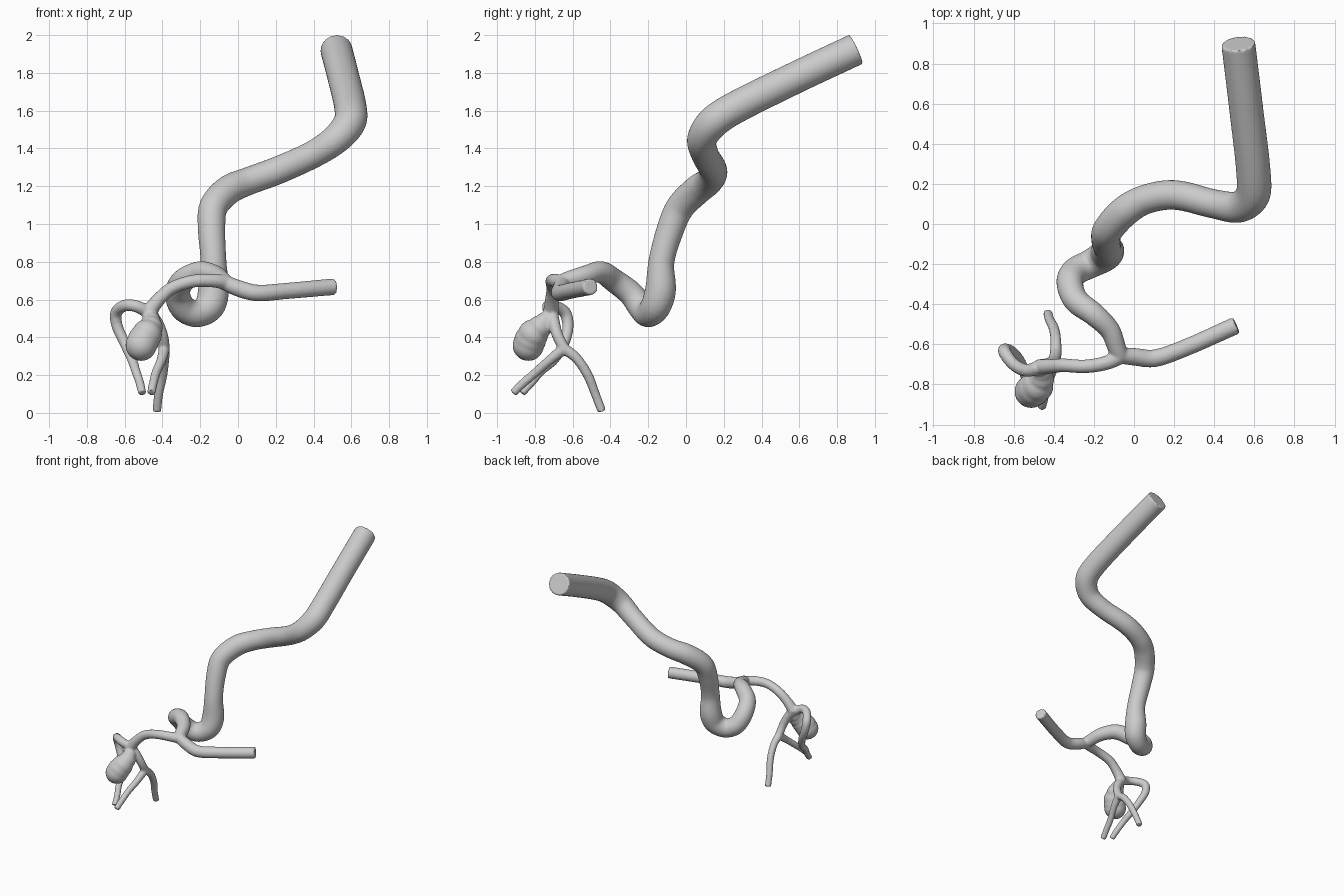
import bpy, bmesh, math
from mathutils import Vector

if "Cube" in bpy.data.objects:
    bpy.data.objects.remove(bpy.data.objects["Cube"])

SIDES = 24
bm = bmesh.new()


def smooth_path(points, step=0.02):
    """Chord-length spline through (x, y, z, radius) points."""
    p = [Vector(q) for q in points]
    t = [0.0]
    for a, b in zip(p, p[1:]):
        t.append(t[-1] + (b - a).length)
    n = len(p)
    m = []
    for i in range(n):
        a, b = max(i - 1, 0), min(i + 1, n - 1)
        m.append((p[b] - p[a]) / (t[b] - t[a]))
    out = []
    for i in range(n - 1):
        h = t[i + 1] - t[i]
        k = max(2, math.ceil(h / step))
        for j in range(k):
            s = j / k
            out.append(p[i] * (2*s**3 - 3*s**2 + 1) + m[i] * h * (s**3 - 2*s**2 + s)
                       + p[i + 1] * (3*s**2 - 2*s**3) + m[i + 1] * h * (s**3 - s**2))
    return out + [p[-1]]


def tube(points):
    """Capped round tube swept along a smooth path."""
    path = smooth_path(points)
    pos = [q.to_3d() for q in path]
    side = None
    rings = []
    for i, c in enumerate(pos):
        d = (pos[min(i + 1, len(pos) - 1)] - pos[max(i - 1, 0)]).normalized()
        side = d.orthogonal() if side is None else side - d * side.dot(d)
        side.normalize()
        up = d.cross(side)
        rings.append([bm.verts.new(c + path[i].w * (side * math.cos(a) + up * math.sin(a)))
                      for a in (math.tau * k / SIDES for k in range(SIDES))])
    for r, s in zip(rings, rings[1:]):
        for k in range(SIDES):
            n = (k + 1) % SIDES
            bm.faces.new((r[k], r[n], s[n], s[k]))
    bm.faces.new(rings[0][::-1])
    bm.faces.new(rings[-1])


def ball(center, radius):
    geo = bmesh.ops.create_uvsphere(bm, u_segments=24, v_segments=16, radius=radius)
    bmesh.ops.translate(bm, verts=geo["verts"], vec=center)


# Main artery, from the wide inlet down through the loop to the first fork
tube([(.52, .90, 1.925, .085), (.56, .57, 1.77, .085), (.597, .24, 1.605, .086),
      (.59, .14, 1.535, .086), (.52, .085, 1.45, .079), (.40, .10, 1.37, .073),
      (.20, .145, 1.28, .074), (.05, .12, 1.225, .074), (-.05, .06, 1.18, .078),
      (-.13, -.03, 1.09, .076), (-.14, -.08, .98, .073), (-.13, -.13, .80, .069),
      (-.13, -.135, .65, .082), (-.15, -.16, .565, .08), (-.22, -.20, .525, .072),
      (-.29, -.235, .555, .07), (-.32, -.29, .63, .067), (-.29, -.38, .70, .063),
      (-.20, -.45, .745, .058), (-.12, -.53, .73, .051), (-.085, -.62, .705, .046),
      (-.07, -.66, .69, .043)])

# Right branch
tube([(-.08, -.655, .695, .040), (0, -.662, .66, .044), (.10, -.67, .635, .044),
      (.25, -.62, .645, .043), (.51, -.505, .668, .044)])

# Left branch to the second fork
tube([(-.06, -.655, .69, .040), (-.13, -.69, .70, .036), (-.24, -.71, .697, .034),
      (-.35, -.705, .66, .034), (-.42, -.71, .60, .036), (-.475, -.715, .53, .042)])

# Bulge hanging from the second fork
for c, r in (((-.46, -.745, .485), .05), ((-.462, -.775, .452), .064),
             ((-.482, -.81, .415), .08), ((-.50, -.825, .385), .084),
             ((-.513, -.835, .358), .083)):
    ball(c, r)

# Looping outer branch
tube([(-.47, -.715, .53, .034), (-.54, -.73, .565, .032), (-.60, -.70, .568, .031),
      (-.645, -.64, .53, .032), (-.64, -.625, .46, .030), (-.60, -.645, .37, .028),
      (-.56, -.70, .28, .026), (-.54, -.77, .22, .024), (-.52, -.82, .16, .023),
      (-.507, -.87, .105, .022)])

# Inner branch and its two end twigs
fork = (-.39, -.645, .34, .030)
tube([(-.47, -.71, .53, .034), (-.43, -.70, .48, .032), (-.40, -.68, .41, .030), fork])
tube([fork, (-.39, -.58, .29, .027), (-.40, -.52, .20, .026),
      (-.42, -.48, .10, .024), (-.43, -.445, .008, .023)])
tube([fork, (-.405, -.72, .28, .026), (-.435, -.80, .21, .024),
      (-.45, -.87, .15, .023), (-.46, -.915, .105, .022)])

mesh = bpy.data.meshes.new("artery_tree")
bm.to_mesh(mesh)
bm.free()
obj = bpy.data.objects.new("artery_tree", mesh)
bpy.context.collection.objects.link(obj)
bpy.context.view_layer.objects.active = obj
obj.select_set(True)

# Fuse all vessels into one seamless skin
fuse = obj.modifiers.new("fuse", 'REMESH')
fuse.mode = 'VOXEL'
fuse.voxel_size = 0.008
soft = obj.modifiers.new("soften", 'SMOOTH')
soft.factor = 0.5
soft.iterations = 4
for name in ("fuse", "soften"):
    bpy.ops.object.modifier_apply(modifier=name)
bpy.ops.object.shade_smooth_by_angle(angle=math.radians(45))
